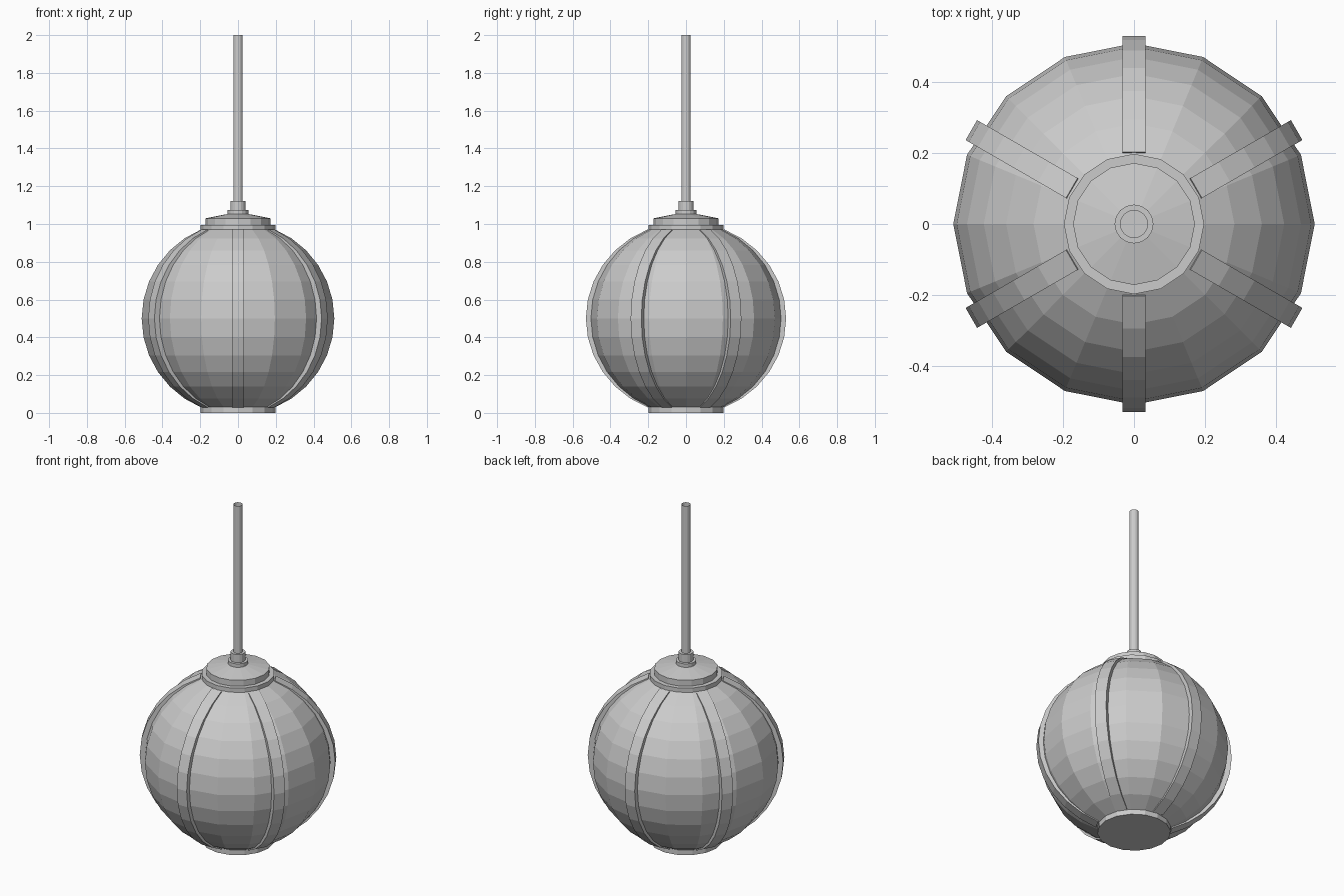
import bpy, bmesh
from math import sin, cos, pi, radians

if "Cube" in bpy.data.objects:
    bpy.data.objects.remove(bpy.data.objects["Cube"])

SIDES = 16


def finish(name, bm):
    bmesh.ops.recalc_face_normals(bm, faces=bm.faces[:])
    mesh = bpy.data.meshes.new(name)
    bm.to_mesh(mesh)
    bm.free()
    obj = bpy.data.objects.new(name, mesh)
    bpy.context.collection.objects.link(obj)
    return obj


def lathe(name, profile, cap_bottom=True, cap_top=True):
    """Turn a bottom-to-top (radius, z) profile around the z axis."""
    bm = bmesh.new()
    rings = [[bm.verts.new((r * cos(2 * pi * i / SIDES), r * sin(2 * pi * i / SIDES), z))
              for i in range(SIDES)] for r, z in profile]
    for a, b in zip(rings, rings[1:]):
        for i in range(SIDES):
            j = (i + 1) % SIDES
            bm.faces.new((a[i], a[j], b[j], b[i]))
    if cap_bottom:
        bm.faces.new(rings[0][::-1])
    if cap_top:
        bm.faces.new(rings[-1])
    return finish(name, bm)


def rib(name, angle):
    """Curved strip hugging the globe, swept in a vertical plane."""
    bm = bmesh.new()
    half = 0.0325
    rings = []
    for k in range(-6, 7):
        t = radians(11.25 * k)
        ring = []
        for r, h, side in ((0.53, 0.51, -half), (0.53, 0.51, half),
                           (0.485, 0.47, half), (0.485, 0.47, -half)):
            d, z = r * cos(t), 0.5 + h * sin(t)
            ring.append(bm.verts.new((d * cos(angle) - side * sin(angle),
                                      d * sin(angle) + side * cos(angle), z)))
        rings.append(ring)
    for a, b in zip(rings, rings[1:]):
        for i in range(4):
            j = (i + 1) % 4
            bm.faces.new((a[i], a[j], b[j], b[i]))
    bm.faces.new(rings[0][::-1])
    bm.faces.new(rings[-1])
    return finish(name, bm)


# faceted globe, ends hidden inside the collars
lats = [-74] + [11.25 * k for k in range(-6, 7)] + [74]
lathe("globe", [(0.51 * cos(radians(a)), 0.5 + 0.51 * sin(radians(a))) for a in lats])

# six ribs
for n in range(6):
    rib(f"rib_{n + 1}", radians(30 + 60 * n))

# collars above and below the globe
lathe("bottom_collar", [(0.198, 0.0), (0.198, 0.06)])
lathe("top_collar", [(0.198, 0.94), (0.198, 0.995)])

# stepped cap with a shallow cone
lathe("cap", [(0.172, 0.995), (0.172, 1.03), (0.055, 1.053)])
lathe("washer", [(0.055, 1.05), (0.055, 1.074)])
lathe("sleeve", [(0.04, 1.074), (0.04, 1.122)])

# hanging rod, open at the top
lathe("rod", [(0.025, 1.11), (0.025, 2.0)], cap_top=False)
